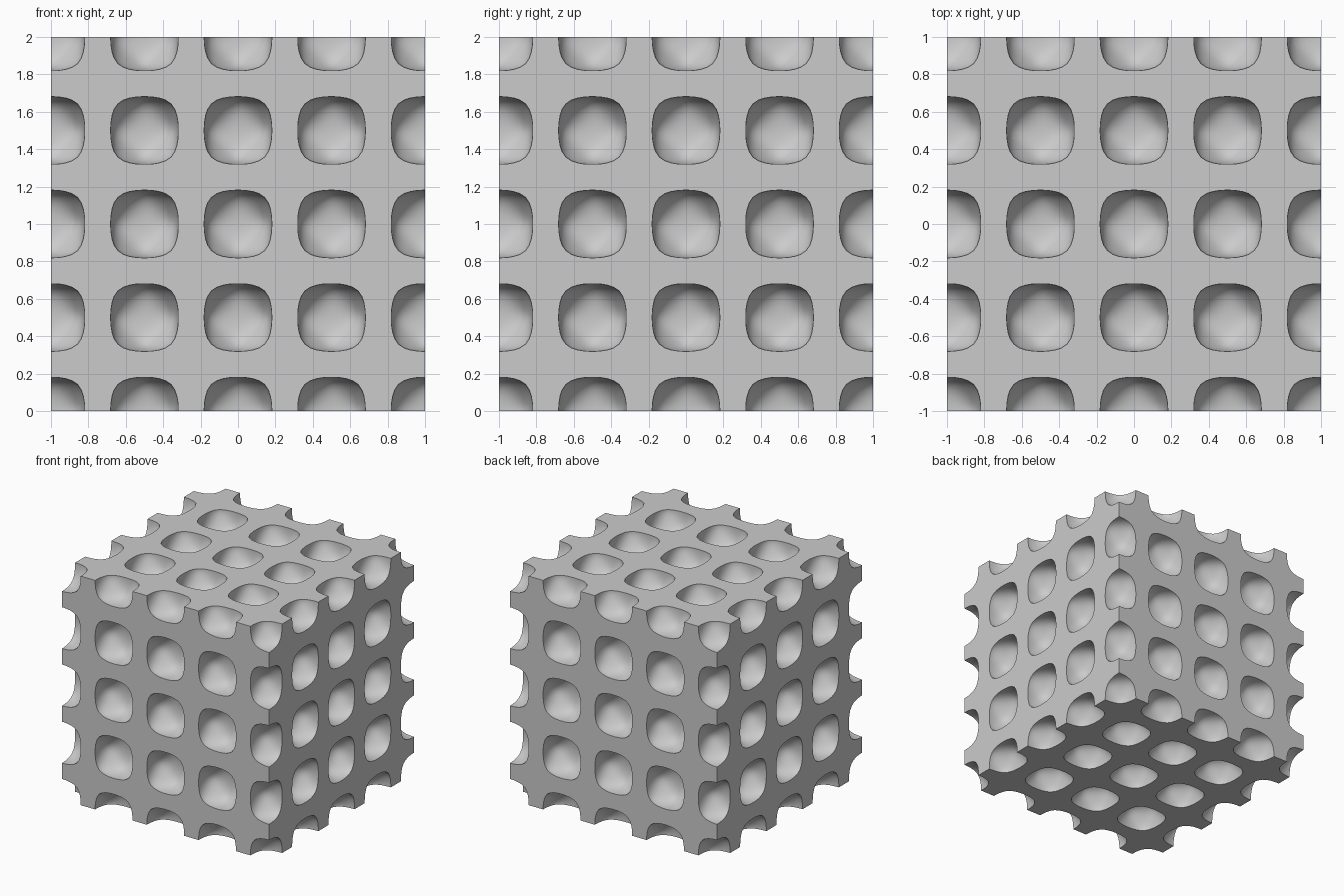
import bpy
import bmesh
import math
from itertools import product
from mathutils import Matrix, Vector

SIZE = 2.0        # edge of the block
PITCH = 0.5       # spacing of the hollows
RADIUS = 0.181    # half width of a hollow along the axes
BULGE = 1.15      # swells a hollow towards its neighbours on the diagonals

old = bpy.data.objects.get("Cube")
if old:
    bpy.data.objects.remove(old, do_unlink=True)

grey = bpy.data.materials.new("light_grey")
grey.use_nodes = True
colour = (0.6, 0.6, 0.6, 1.0)
grey.diffuse_color = colour
grey.node_tree.nodes["Principled BSDF"].inputs["Base Color"].default_value = colour


def make_object(name, bm):
    mesh = bpy.data.meshes.new(name)
    bm.to_mesh(mesh)
    bm.free()
    mesh.materials.append(grey)
    obj = bpy.data.objects.new(name, mesh)
    bpy.context.collection.objects.link(obj)
    return obj


def field(p):
    """Periodic minimal-surface field, highest at the middle of a hollow."""
    x, y, z = (math.cos(c * math.tau / PITCH) for c in p)
    return x + y + z + BULGE * x * y * z


LEVEL = field((RADIUS, 0, 0))


def reach(direction):
    """Distance from a hollow's middle to its wall, found by halving."""
    near, far = 0.0, PITCH / 2
    for _ in range(30):
        mid = (near + far) / 2
        if field(direction * mid) > LEVEL:
            near = mid
        else:
            far = mid
    return near


# One hollow: a gridded cube pushed out to the wall of the field
ball = bmesh.new()
bmesh.ops.create_cube(ball, size=2)
bmesh.ops.subdivide_edges(ball, edges=ball.edges[:], cuts=8, use_grid_fill=True)
for v in ball.verts:
    way = Vector([math.tan(c * math.pi / 4) for c in v.co]).normalized()
    v.co = way * reach(way)
template = bpy.data.meshes.new("hollow_shape")
ball.to_mesh(template)
ball.free()

# Repeat it at every lattice point lying on the block's surface
hollows = bmesh.new()
centre = Vector((0, 0, SIZE / 2))
for cell in product(range(-2, 3), repeat=3):
    if max(map(abs, cell)) == 2:
        start = len(hollows.verts)
        hollows.from_mesh(template)
        hollows.verts.ensure_lookup_table()
        bmesh.ops.translate(hollows, verts=hollows.verts[start:],
                            vec=Vector(cell) * PITCH + centre)
bpy.data.meshes.remove(template)
cutter = make_object("hollow_cutter", hollows)
cutter.hide_render = True

# Solid block, with the hollows carved out
solid = bmesh.new()
bmesh.ops.create_cube(solid, size=SIZE, matrix=Matrix.Translation(centre))
block = make_object("dimpled_block", solid)
carve = block.modifiers.new("carve", 'BOOLEAN')
carve.operation = 'DIFFERENCE'
carve.solver = 'EXACT'
carve.object = cutter

bpy.ops.object.select_all(action='DESELECT')
block.select_set(True)
bpy.context.view_layer.objects.active = block
bpy.ops.object.modifier_apply(modifier=carve.name)
bpy.data.objects.remove(cutter, do_unlink=True)

# Smooth hollows with crisp rims
bpy.ops.object.shade_smooth_by_angle(angle=math.radians(30))
